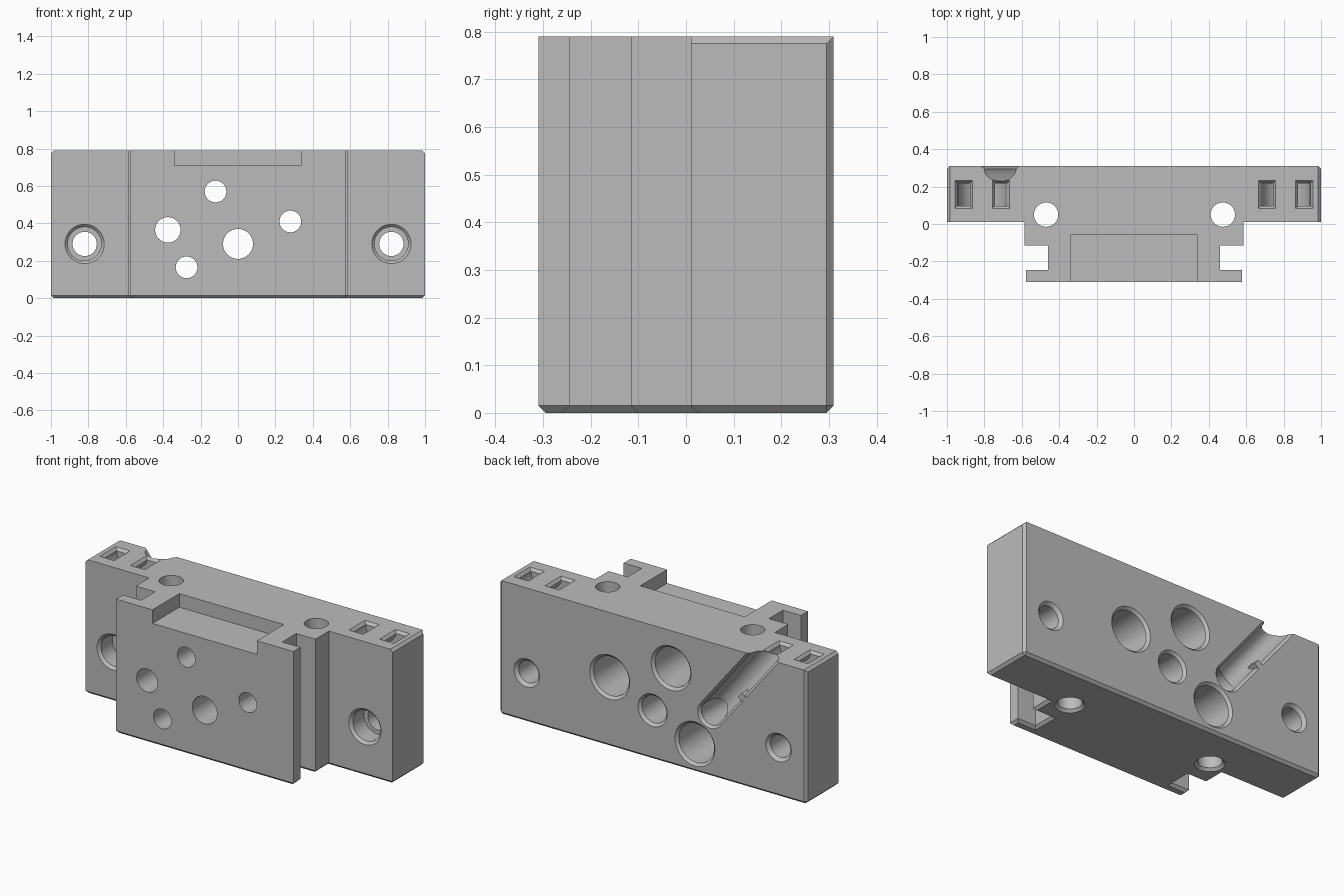
import bpy, bmesh, math
from mathutils import Matrix, Vector

if "Cube" in bpy.data.objects:
    bpy.data.objects.remove(bpy.data.objects["Cube"], do_unlink=True)

TOP, BACK = 0.79, 0.31

grey = bpy.data.materials.new("plain_grey")
grey.use_nodes = True
COLOUR = (0.5, 0.5, 0.5, 1)
grey.diffuse_color = COLOUR
grey.node_tree.nodes["Principled BSDF"].inputs["Base Color"].default_value = COLOUR


def finish(name, bm, matrix=Matrix()):
    bmesh.ops.recalc_face_normals(bm, faces=bm.faces)
    mesh = bpy.data.meshes.new(name)
    bm.to_mesh(mesh)
    bm.free()
    mesh.transform(matrix)
    mesh.materials.append(grey)
    obj = bpy.data.objects.new(name, mesh)
    bpy.context.collection.objects.link(obj)
    return obj


def loft(rings):
    """Solid through a stack of rings with equal point counts."""
    bm = bmesh.new()
    loops = [[bm.verts.new(p) for p in ring] for ring in rings]
    n = len(loops[0])
    for a, b in zip(loops, loops[1:]):
        for i in range(n):
            j = (i + 1) % n
            bm.faces.new((a[i], a[j], b[j], b[i]))
    bm.faces.new(loops[0])
    bm.faces.new(loops[-1])
    return bm


def prism(points, low, high):
    return loft([[(x, y, z) for x, y in points] for z in (low, high)])


def turned(steps):
    """Solid of revolution about z from (radius, height) steps."""
    turn = [math.tau * i / 48 for i in range(48)]
    return loft([[(r * math.cos(a), r * math.sin(a), h) for a in turn] for r, h in steps])


def arc(radius, start, end, count=24):
    angles = [math.radians(start + (end - start) * i / count) for i in range(count + 1)]
    return [(radius * math.cos(a), radius * math.sin(a)) for a in angles]


def box(x0, x1, y0, y1):
    return [(x0, y0), (x1, y0), (x1, y1), (x0, y1)]


# Body: stepped profile with a T-shaped rail at the front
half = [(1, BACK), (1, 0.01), (0.585, 0.01), (0.585, -0.115), (0.46, -0.115),
        (0.46, -0.245), (0.577, -0.245), (0.577, -BACK)]
bm = prism(half + [(-x, y) for x, y in reversed(half)], 0, TOP)


def chamfered(edge):
    a, b = (v.co for v in edge.verts)
    on_side = abs(a.x + b.x) > 1.99
    bottom = a.z + b.z < 0.01
    end_top = on_side and a.z + b.z > 2 * TOP - 0.01
    back_corner = on_side and a.y + b.y > 2 * BACK - 0.01
    return bottom or end_top or back_corner


bmesh.ops.recalc_face_normals(bm, faces=bm.faces)
bmesh.ops.bevel(bm, geom=[e for e in bm.edges if chamfered(e)], offset=0.015,
                offset_type='OFFSET', segments=1, affect='EDGES')
body = finish("manifold_block", bm)


def combine(tool, operation='DIFFERENCE'):
    tool.hide_render = True
    mod = body.modifiers.new(tool.name, 'BOOLEAN')
    mod.object, mod.operation, mod.solver = tool, operation, 'EXACT'
    bpy.context.view_layer.objects.active = body
    bpy.ops.object.modifier_apply(modifier=mod.name)
    bpy.data.objects.remove(tool, do_unlink=True)


# Local z points backwards (+y) for bores
def bore(name, x, z, steps):
    facing = Matrix.Translation((x, 0, z)) @ Matrix.Rotation(-math.pi / 2, 4, 'X')
    combine(finish(name, turned(steps), facing))


# Open notch in the top of the rail
combine(finish("rail_notch", prism(box(-0.34, 0.34, -0.4, -0.06), 0.71, 0.9)))

# Vertical bores, countersunk below
for x in (-0.47, 0.475):
    combine(finish("vertical_bore", turned([(0.09, -0.01), (0.065, 0.015), (0.065, 0.9)]),
                   Matrix.Translation((x, 0.05, 0))))

# Mounting bores, counterbored at the front
for x in (-0.82, 0.82):
    bore("mounting_bore", x, 0.29,
         [(0.115, 0), (0.09, 0.025), (0.09, 0.13), (0.065, 0.13),
          (0.065, BACK - 0.018), (0.093, BACK + 0.01)])

# Port bores, widened and countersunk at the back
for x, z, small, wide in ((0, 0.29, 0.08, 0.08), (-0.12, 0.57, 0.058, 0.115),
                          (0.28, 0.41, 0.058, 0.115), (-0.275, 0.165, 0.058, 0.115)):
    steps = [(small, -0.4)]
    if wide > small:
        steps += [(small, 0.02), (wide, 0.02)]
    bore("port_bore", x, z, steps + [(wide, BACK - 0.015), (wide + 0.025, BACK + 0.01)])
bore("groove_bore", -0.375, 0.365,
     [(0.068, -0.4), (0.068, BACK - 0.015), (0.09, BACK + 0.01)])

# Slanted round-bottomed groove on the back, running out through the top
along = Vector((-0.345, 0, 0.43)).normalized()
across = Vector((along.z, 0, -along.x))
frame = Matrix((across, (0, 1, 0), along)).transposed().to_4x4()
frame.translation = (-0.375, BACK - 0.015, 0.365)
groove = arc(0.066, 180, 360) + [(0.082, 0.016), (0.082, 0.1), (-0.082, 0.1), (-0.082, 0.016)]
combine(finish("groove", prism(groove, 0, 0.8), frame))

# Small tab on the groove wall
combine(finish("groove_tab", prism([(-0.1, -0.04), (-0.045, -0.04), (-0.045, 0.014),
                                    (-0.1, 0.014)], 0.23, 0.27), frame), 'UNION')

# Curved tie channels, each opening twice through the top
for side in (-1, 1):
    centre = side * 0.811
    for x in (centre - 0.1, centre + 0.1):
        rings = [[(x + sx * w, 0.157 + sy * d, z) for sx, sy in box(-1, 1, -1, 1)]
                 for w, d, z in ((0.033, 0.061, 0.774), (0.055, 0.083, 0.8))]
        combine(finish("channel_mouth", loft(rings)))
    ring = arc(0.132, 180, 360) + arc(0.068, 360, 180)
    facing = Matrix.Translation((centre, 0.157, 0.785)) @ Matrix.Rotation(math.pi / 2, 4, 'X')
    combine(finish("tie_channel", prism(ring, -0.06, 0.06), facing))

# Smooth the bores, keep the edges sharp
bpy.ops.object.select_all(action='DESELECT')
body.select_set(True)
bpy.context.view_layer.objects.active = body
bpy.ops.object.shade_smooth_by_angle(angle=math.radians(30))
